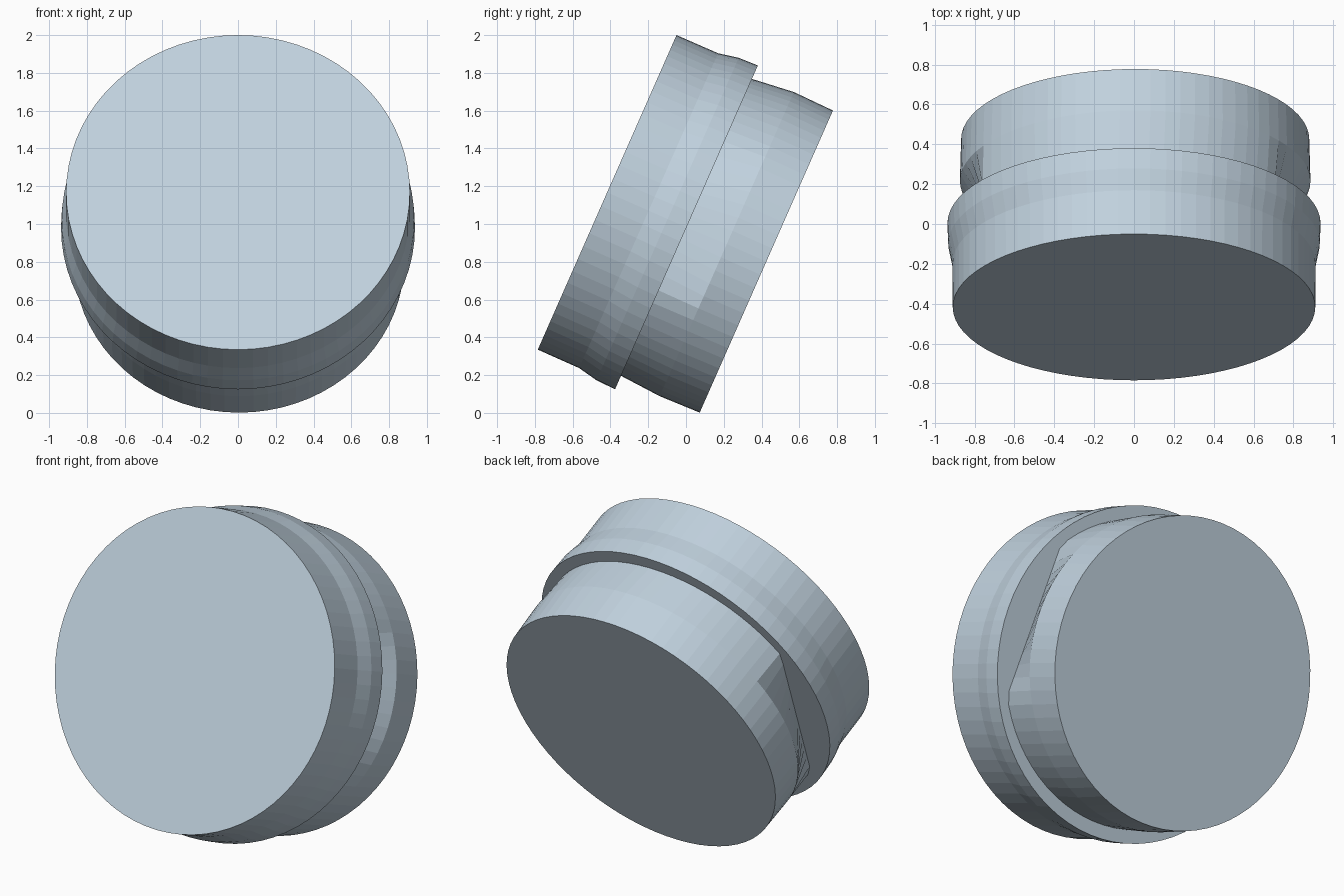
import bpy, bmesh
from math import sin, cos, radians, pi, hypot
from mathutils import Vector

if "Cube" in bpy.data.objects:
    bpy.data.objects.remove(bpy.data.objects["Cube"])

SEGMENTS = 72
TILT = radians(23.8)
AXIS = Vector((0, cos(TILT), -sin(TILT)))     # from front cap to back cap
SIDE = Vector((1, 0, 0))
UP = Vector((0, sin(TILT), cos(TILT)))
FRONT = Vector((0, -0.4175, 1.1675))          # centre of the front cap

paint = bpy.data.materials.new("pale_blue_grey")
paint.use_nodes = True
colour = (0.53, 0.64, 0.73, 1)
paint.diffuse_color = colour
paint.node_tree.nodes["Principled BSDF"].inputs["Base Color"].default_value = colour


def circle(depth, radius, side=0, up=0):
    """Round cross-section at a depth along the axis."""
    angles = [2 * pi * i / SEGMENTS for i in range(SEGMENTS)]
    return [FRONT + AXIS * depth + SIDE * (side + radius * cos(a))
            + UP * (up + radius * sin(a)) for a in angles]


def flattened(depth, width, height, chords):
    """Oval cross-section with straight cuts between pairs of angles."""
    points = []
    for i in range(SEGMENTS):
        deg = 360 * i / SEGMENTS
        a = radians(deg)
        r = width * height / hypot(height * cos(a), width * sin(a))
        for start, end in chords:
            middle, half = (start + end) / 2, (end - start) / 2
            off = (deg - middle + 180) % 360 - 180
            if abs(off) < half:
                r = width * cos(radians(half)) / cos(radians(off))
        points.append(FRONT + AXIS * depth + SIDE * r * cos(a) + UP * r * sin(a))
    return points


def loft(name, sections, cap_front=False, cap_back=False):
    """Join the cross-sections with flat quads and cap the chosen ends."""
    bm = bmesh.new()
    rings = [[bm.verts.new(p) for p in s] for s in sections]
    for a, b in zip(rings, rings[1:]):
        for i in range(SEGMENTS):
            j = (i + 1) % SEGMENTS
            bm.faces.new((a[i], b[i], b[j], a[j]))
    if cap_front:
        bm.faces.new(rings[0])
    if cap_back:
        bm.faces.new(rings[-1][::-1])
    mesh = bpy.data.meshes.new(name)
    bm.to_mesh(mesh)
    bm.free()
    mesh.materials.append(paint)
    bpy.context.collection.objects.link(bpy.data.objects.new(name, mesh))


# Outline where the neck leaves the collar, cut straight at both sides
neck_root = flattened(0.459, 0.882, 0.859, [(-27, 37), (150, 218)])

# Front collar with a flared rim and the step down to the neck
loft("front_collar",
     [circle(0, 0.91), circle(0.24, 0.911), circle(0.35, 0.933),
      circle(0.459, 0.937), neck_root], cap_front=True)

# Rear neck, swelling from its root to the round back cap
loft("rear_neck",
     [neck_root, circle(0.69, 0.88, 0.006, 0.005),
      circle(0.919, 0.874, 0.006, 0.005)], cap_back=True)
